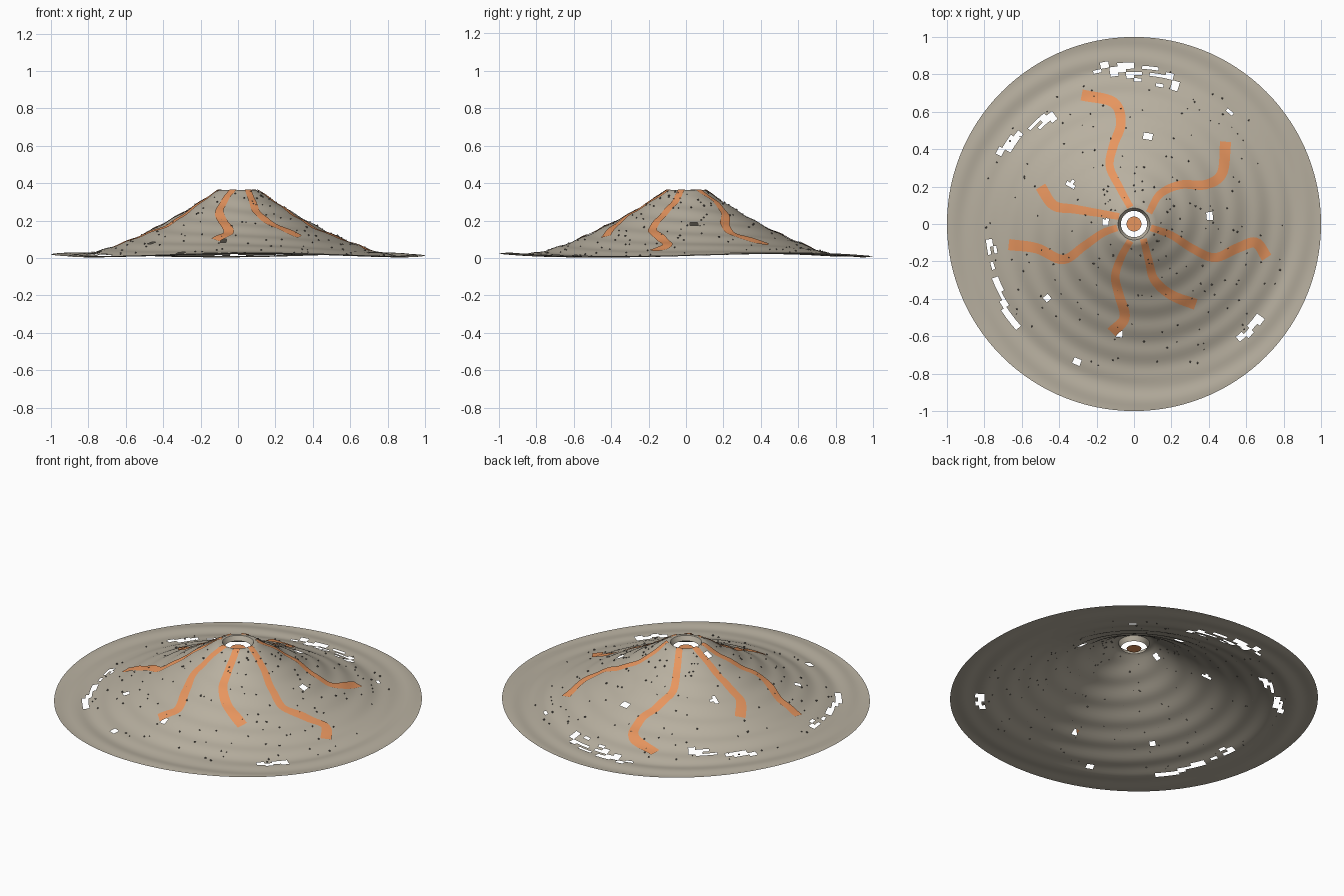
import bpy, bmesh, math, random
from mathutils import Vector, Matrix

random.seed(4)
if "Cube" in bpy.data.objects:
    bpy.data.objects.remove(bpy.data.objects["Cube"])


def material(name, srgb):
    rgba = tuple(((c / 255 + 0.055) / 1.055) ** 2.4 for c in srgb) + (1,)
    mat = bpy.data.materials.new(name)
    mat.use_nodes = True
    mat.diffuse_color = rgba
    mat.node_tree.nodes["Principled BSDF"].inputs["Base Color"].default_value = rgba
    return mat


ASH = material("ash_grey", (184, 176, 160))
LAVA = material("lava_orange", (232, 150, 95))
ROCK = material("rock_grey", (112, 106, 98))


def finish(bm, name, mat, smooth=True):
    mesh = bpy.data.meshes.new(name)
    bm.to_mesh(mesh)
    bm.free()
    mesh.materials.append(mat)
    obj = bpy.data.objects.new(name, mesh)
    bpy.context.collection.objects.link(obj)
    if smooth:
        bpy.ops.object.select_all(action="DESELECT")
        obj.select_set(True)
        bpy.context.view_layer.objects.active = obj
        bpy.ops.object.shade_smooth_by_angle(angle=math.radians(40))
    return obj


def height(x, y):
    """Cone slope with spiral ripples and a wavy skirt."""
    r, a = math.hypot(x, y), math.atan2(y, x)
    cone = 0.42 * max(0, 1 - r / 0.85) ** 1.45
    skirt = 0.011 * r * r * math.cos(3 * (a + math.radians(85)))
    ripple = 0.003 * min(1, r * 4) * math.sin(50 * r - 3 * a)
    return min(0.362, 0.016 + cone + skirt + ripple)


# Mountain: concentric rings from the crater wall out to the skirt
SEGMENTS, RINGS = 120, 54
RIM = 0.085
bm = bmesh.new()
radii = [0.07] + [RIM + (1 - RIM) * i / RINGS for i in range(RINGS + 1)]
rings = []
for i, r in enumerate(radii):
    ring = []
    for s in range(SEGMENTS):
        a = math.tau * s / SEGMENTS
        x, y = r * math.cos(a), r * math.sin(a)
        ring.append(bm.verts.new((x, y, 0.335 if i == 0 else height(x, y))))
    rings.append(ring)
for inner, outer in zip(rings, rings[1:]):
    for s in range(SEGMENTS):
        t = (s + 1) % SEGMENTS
        bm.faces.new((inner[s], outer[s], outer[t], inner[t]))

# Broken gaps: long arcs (start, end, width, density) and single small spots
arcs = [((-.2, .82), (.24, .74), .04, .5), ((-.72, .37), (-.42, .58), .025, .55),
        ((-.76, -.06), (-.62, -.58), .022, .5), ((.57, -.61), (.68, -.49), .025, .7)]
spots = [(-.3, -.74), (-.46, -.4), (-.07, -.59), (.5, .61), (.08, .47),
         (.4, .04), (-.34, .21), (-.15, .01)]


def broken(c):
    p = Vector((c.x, c.y))
    for start, end, width, density in arcs:
        s, e = Vector(start), Vector(end)
        t = (p - s).dot(e - s) / (e - s).length_squared
        if 0 <= t <= 1:
            q = s.lerp(e, t)
            bow = q.normalized() * (s.length * (1 - t) + e.length * t)
            if (p - bow).length < width and random.random() < density:
                return True
    return any((p - Vector(q)).length < 0.021 for q in spots)


gaps = [f for f in bm.faces if broken(f.calc_center_median())]
bmesh.ops.delete(bm, geom=gaps, context="FACES")
finish(bm, "mountain", ASH)

# Lava pool inside the crater
bm = bmesh.new()
bmesh.ops.create_circle(bm, cap_ends=True, segments=32, radius=0.04,
                        matrix=Matrix.Translation((0, 0, 0.328)))
finish(bm, "lava_pool", LAVA, smooth=False)

# Lava streams: winding ribbons draped over the slope
streams = {
    "back": [(-.02, .09), (-.08, .2), (-.13, .31), (-.11, .42), (-.07, .54), (-.11, .65), (-.28, .69)],
    "back_left": [(.08, .06), (.14, .16), (.25, .21), (.38, .21), (.47, .27), (.49, .44)],
    "left": [(.09, -.02), (.2, -.06), (.31, -.13), (.43, -.18), (.55, -.13), (.65, -.1), (.71, -.18)],
    "front_left": [(.05, -.08), (.08, -.2), (.11, -.3), (.2, -.38), (.33, -.43)],
    "front": [(-.02, -.09), (-.07, -.18), (-.1, -.28), (-.08, -.38), (-.05, -.5), (-.12, -.58)],
    "right": [(-.09, -.02), (-.17, -.05), (-.27, -.12), (-.38, -.19), (-.52, -.13), (-.67, -.11)],
    "back_right": [(-.08, .04), (-.2, .06), (-.32, .08), (-.43, .1), (-.5, .2)],
}


def smooth_path(points, steps=8):
    """Catmull-Rom curve through the points."""
    p = [Vector(q) for q in points]
    p = [p[0] * 2 - p[1]] + p + [p[-1] * 2 - p[-2]]
    path = []
    for a, b, c, d in zip(p, p[1:], p[2:], p[3:]):
        for k in range(steps):
            t = k / steps
            path.append(b + (c - a) * t / 2 + (a * 2 - b * 5 + c * 4 - d) * t * t / 2
                        + (b * 3 - a - c * 3 + d) * t ** 3 / 2)
    return path + [p[-2]]


for side, points in streams.items():
    bm = bmesh.new()
    path = smooth_path(points)
    last = None
    for i, q in enumerate(path):
        along = (path[min(i + 1, len(path) - 1)] - path[max(i - 1, 0)]).normalized()
        across = Vector((along.y, -along.x))
        half = 0.018 + 0.012 * i / len(path)
        row = []
        for k in (-1, -0.5, 0, 0.5, 1):
            v = q + across * half * k
            row.append(bm.verts.new((v.x, v.y, height(v.x, v.y) + 0.005)))
        if last:
            for k in range(len(row) - 1):
                bm.faces.new((last[k], last[k + 1], row[k + 1], row[k]))
        last = row
    bmesh.ops.recalc_face_normals(bm, faces=bm.faces)
    if sum(f.normal.z for f in bm.faces) < 0:
        bmesh.ops.reverse_faces(bm, faces=bm.faces)
    finish(bm, "lava_stream_" + side, LAVA)

# Scattered pebbles
bm = bmesh.new()
for _ in range(220):
    r, a = random.uniform(0.12, 0.85), random.uniform(0, math.tau)
    x, y = r * math.cos(a), r * math.sin(a)
    place = Matrix.Translation((x, y, height(x, y) + 0.002))
    turn = Matrix.Rotation(random.uniform(0, math.tau), 4, "Z")
    bmesh.ops.create_icosphere(bm, subdivisions=1, radius=random.uniform(0.003, 0.006),
                               matrix=place @ turn)
finish(bm, "pebbles", ROCK, smooth=False)
